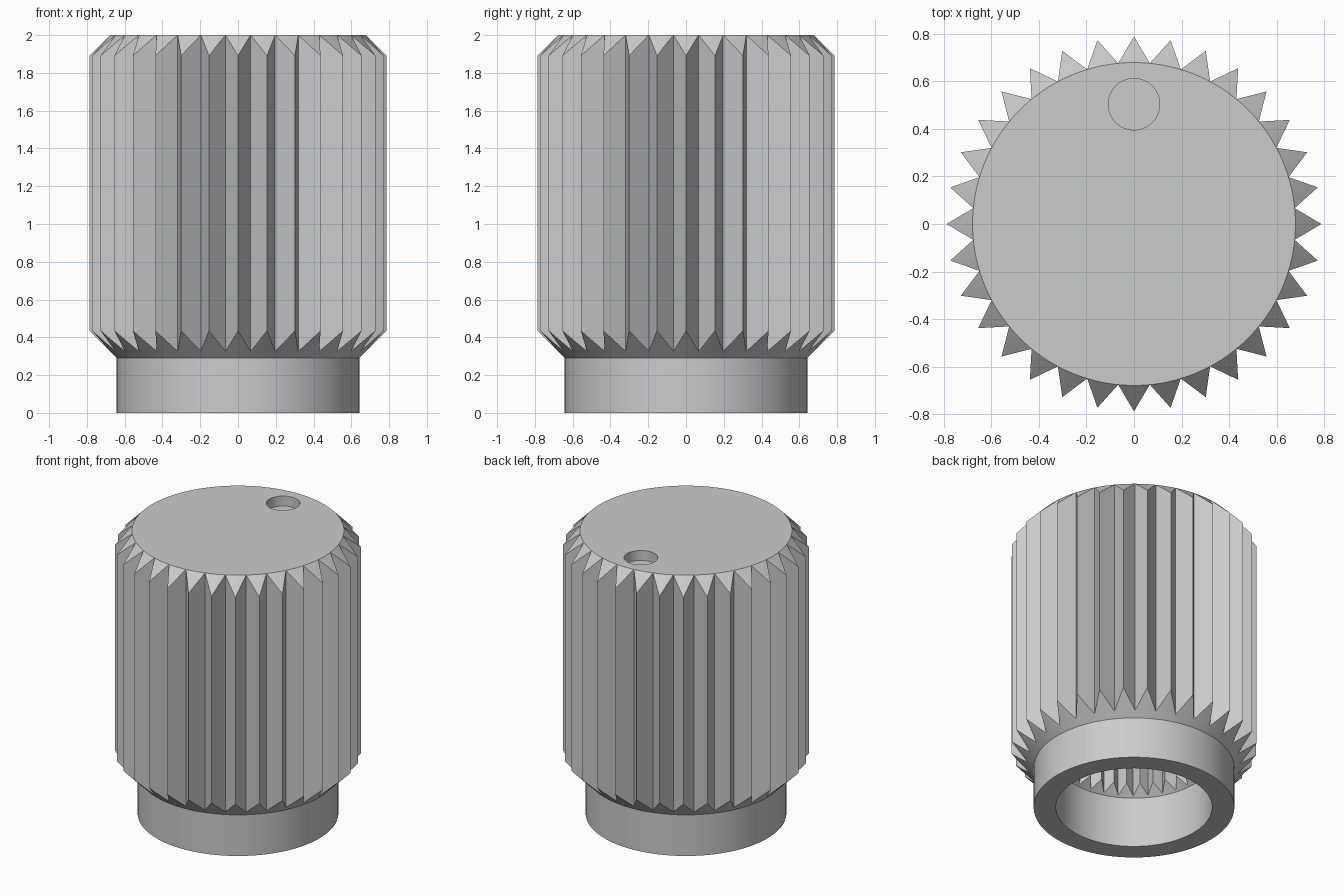
import bpy, bmesh, math
from mathutils import Matrix

cube = bpy.data.objects.get("Cube")
if cube:
    bpy.data.objects.remove(cube, do_unlink=True)

TEETH, STEPS = 32, 4          # teeth around, divisions per tooth flank
TIP, VALLEY = 0.787, 0.678    # outer teeth
IN_TIP, IN_VALLEY = 0.43, 0.49  # splines of the bore
COLLAR, BORE = 0.642, 0.5
HOLE, HOLE_Y, HOLE_DEPTH = 0.108, 0.503, 0.07


def star(r_tip, r_valley):
    """Points of a toothed outline with straight flanks."""
    pts = []
    for k in range(TEETH * 2):
        a, b = (math.pi * j / TEETH for j in (k, k + 1))
        ra, rb = (r_tip, r_valley) if k % 2 == 0 else (r_valley, r_tip)
        for s in range(STEPS):
            t = s / STEPS
            pts.append((ra * math.cos(a) * (1 - t) + rb * math.cos(b) * t,
                        ra * math.sin(a) * (1 - t) + rb * math.sin(b) * t))
    return pts


outer, inner = star(TIP, VALLEY), star(IN_TIP, IN_VALLEY)
bm = bmesh.new()


def ring(outline, height, radius=None):
    """Ring along an outline, optionally pushed to a circle; height follows radius."""
    verts = []
    for x, y in outline:
        r = math.hypot(x, y)
        k = radius / r if radius else 1
        verts.append(bm.verts.new((x * k, y * k, height(r * k))))
    return verts


def bridge(a, b):
    n = len(a)
    for i in range(n):
        j = (i + 1) % n
        bm.faces.new((a[i], a[j], b[j], b[i]))


# Shell: from the bore ceiling, down the bore, up the collar and over the teeth
rings = [
    ring(inner, lambda r: 1.8),
    ring(inner, lambda r: 0.356 + BORE - r),
    ring(inner, lambda r: 0.356, BORE),
    ring(inner, lambda r: 0, BORE),
    ring(outer, lambda r: 0, COLLAR),
    ring(outer, lambda r: 0.29, COLLAR),
    ring(outer, lambda r: 0.29 + r - COLLAR),
    ring(outer, lambda r: 2 - (r - VALLEY)),
    ring(outer, lambda r: 2, VALLEY),
]
for a, b in zip(rings, rings[1:]):
    bridge(a, b)
bm.faces.new(rings[0])

# Pointer dimple sunk into the top
def circle(z):
    return bmesh.ops.create_circle(bm, segments=48, radius=HOLE,
                                   matrix=Matrix.Translation((0, HOLE_Y, z)))["verts"]


rim, floor = circle(2), circle(2 - HOLE_DEPTH)
bridge(rim, floor)
bm.faces.new(floor)

# Flat top around the dimple
bm.edges.ensure_lookup_table()
loops = [bm.edges.get((l[i], l[(i + 1) % len(l)])) for l in (rings[-1], rim) for i in range(len(l))]
bmesh.ops.triangle_fill(bm, edges=loops, use_beauty=True)

bmesh.ops.remove_doubles(bm, verts=bm.verts, dist=0.0001)
bmesh.ops.recalc_face_normals(bm, faces=bm.faces)

mesh = bpy.data.meshes.new("knob_body")
bm.to_mesh(mesh)
bm.free()
knob = bpy.data.objects.new("knob_body", mesh)
bpy.context.collection.objects.link(knob)

# Grey finish
grey = bpy.data.materials.new("plain_grey")
grey.use_nodes = True
color = (0.6, 0.6, 0.6, 1)
grey.diffuse_color = color
grey.node_tree.nodes["Principled BSDF"].inputs["Base Color"].default_value = color
mesh.materials.append(grey)

bpy.ops.object.select_all(action="DESELECT")
knob.select_set(True)
bpy.context.view_layer.objects.active = knob
bpy.ops.object.shade_smooth_by_angle(angle=math.radians(25))
